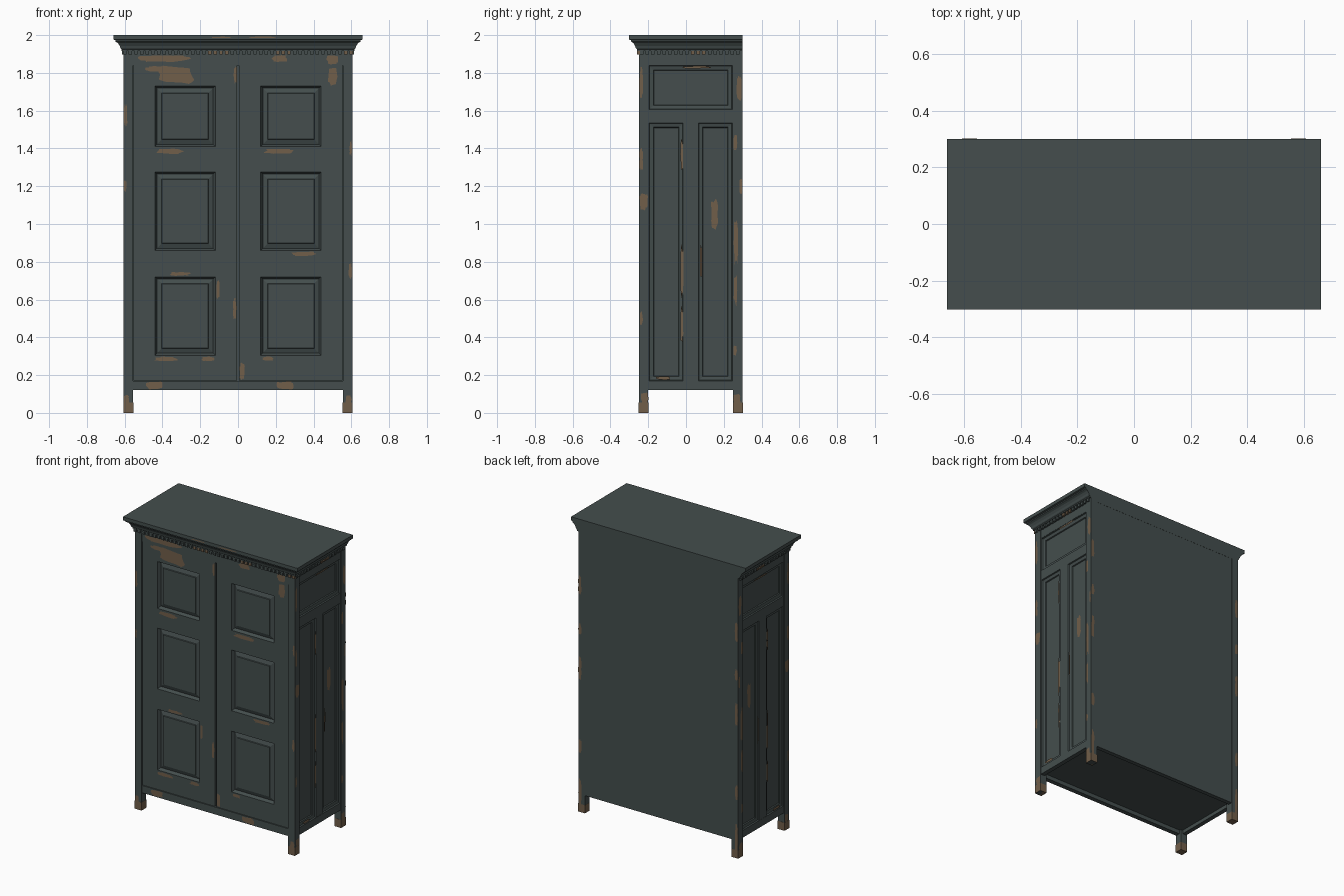
import bpy, bmesh, math, random
from mathutils import Matrix, Vector

random.seed(4)
if "Cube" in bpy.data.objects:
    bpy.data.objects.remove(bpy.data.objects["Cube"])


def material(name, rgb):
    m = bpy.data.materials.new(name)
    m.use_nodes = True
    m.diffuse_color = (*rgb, 1)
    bsdf = m.node_tree.nodes["Principled BSDF"]
    bsdf.inputs["Base Color"].default_value = (*rgb, 1)
    bsdf.inputs["Roughness"].default_value = 0.8
    return m


PAINT = material("dark slate paint", (0.058, 0.076, 0.075))
WOOD = material("worn bare wood", (0.165, 0.112, 0.068))

W, FRONT, BACK, POST = 0.605, -0.25, 0.30, 0.05
TURN = {"front": 0, "right": 90, "back": 180, "left": -90}


def wall(side, distance):
    """Local x runs along the wall, local y is up, local z points outward."""
    turn = Matrix.Rotation(math.radians(TURN[side]), 4, "Z")
    return turn @ Matrix.Rotation(math.pi / 2, 4, "X") @ Matrix.Translation((0, 0, distance))


def finish(name, bm, mats=(PAINT,), matrix=Matrix()):
    bm.transform(matrix)
    mesh = bpy.data.meshes.new(name)
    bm.to_mesh(mesh)
    bm.free()
    for m in mats:
        mesh.materials.append(m)
    obj = bpy.data.objects.new(name, mesh)
    bpy.context.collection.objects.link(obj)
    return obj


def add_box(bm, lo, hi, mat=0):
    lo, hi = Vector(lo), Vector(hi)
    m = Matrix.Translation((lo + hi) / 2) @ Matrix.Diagonal((*(hi - lo), 1))
    verts = bmesh.ops.create_cube(bm, size=1, matrix=m)["verts"]
    for f in {f for v in verts for f in v.link_faces}:
        f.material_index = mat


def box(name, lo, hi, mat=PAINT):
    bm = bmesh.new()
    add_box(bm, lo, hi)
    return finish(name, bm, (mat,))


def panelled(name, us, vs, steps, matrix):
    """Framed sheet: every odd cell of the grid becomes a stepped panel."""
    bm = bmesh.new()
    grid = [[bm.verts.new((u, v, 0)) for v in vs] for u in us]
    panels = []
    for i in range(len(us) - 1):
        for j in range(len(vs) - 1):
            f = bm.faces.new((grid[i][j], grid[i + 1][j], grid[i + 1][j + 1], grid[i][j + 1]))
            if i % 2 and j % 2:
                panels.append(f)
    rim = [e for e in bm.edges if e.is_boundary]
    new = bmesh.ops.extrude_edge_only(bm, edges=rim)["geom"]
    for v in (g for g in new if isinstance(g, bmesh.types.BMVert)):
        v.co.z -= 0.03
    bmesh.ops.recalc_face_normals(bm, faces=bm.faces)
    if panels[0].normal.z < 0:
        bmesh.ops.reverse_faces(bm, faces=bm.faces)
    for width, depth in steps:
        bmesh.ops.inset_individual(bm, faces=panels, thickness=width, depth=depth)
    return finish(name, bm, matrix=matrix)


def wear(name, patches, matrix, flip=1):
    """Thin ragged chips of bare wood: centre u, centre v, width, height."""
    bm = bmesh.new()
    for u, v, w, h in patches:
        ring = []
        for k in range(18):
            a = k * math.tau / 18
            r = random.uniform(0.75, 1.08)
            c, s = math.cos(a), math.sin(a)
            x = math.copysign(abs(c) ** 0.6, c) * w / 2 * r
            y = math.copysign(abs(s) ** 0.6, s) * h / 2 * r
            ring.append(bm.verts.new((flip * u + x, v + y, 0)))
        bm.faces.new(ring)
    return finish(name, bm, (WOOD,), matrix)


# Corner posts running down into the legs, with worn feet
for sx, lr in ((-1, "right"), (1, "left")):
    for y, fb in ((FRONT, "front"), (BACK - POST, "back")):
        x0, x1 = sorted((sx * W, sx * (W - POST)))
        box(f"{fb}_{lr}_post", (x0, y, 0), (x1, y + POST, 1.92))
        e = 0.001
        box(f"{fb}_{lr}_worn_foot", (x0 - e, y - e, 0), (x1 + e, y + POST + e, 0.055), WOOD)

# Inner carcass, back board and rails
box("carcass", (-0.575, -0.212, 0.145), (0.575, 0.29, 1.95))
box("back_board", (-0.56, 0.27, 0.12), (0.56, 0.299, 1.92))
for name, z0, z1 in (("bottom", 0.12, 0.17), ("top", 1.84, 1.92)):
    box(f"front_{name}_rail", (-0.56, -0.246, z0), (0.56, -0.215, z1))
    for sx, lr in ((-1, "right"), (1, "left")):
        x0, x1 = sorted((sx * 0.57, sx * 0.6))
        box(f"{lr}_{name}_rail", (x0, -0.21, z0), (x1, 0.26, z1))

# Two doors, each with three raised panels
door_rows = [0.172, 0.305, 0.72, 0.86, 1.275, 1.41, 1.73, 1.838]
door_steps = [(0.012, -0.016), (0.004, -0.005), (0.035, 0.009), (0.004, 0.005)]
for s, lr in ((-1, "right"), (1, "left")):
    cols = sorted(s * u for u in (0.006, 0.12, 0.44, 0.553))
    panelled(f"{lr}_door", cols, door_rows, door_steps, wall("front", 0.242))

# Side walls: two tall panels below one wide panel
side_steps = [(0.004, -0.008), (0.028, -0.004), (0.004, -0.007)]
for side, s in (("right", 1), ("left", -1)):
    lr = "left" if s > 0 else "right"
    m = wall(side, 0.599)
    cols = sorted(s * u for u in (-0.202, -0.195, -0.015, 0.065, 0.245, 0.252))
    panelled(f"{lr}_lower_side", cols, [0.165, 0.17, 1.535, 1.57], side_steps, m)
    cols = [cols[0], cols[1], cols[4], cols[5]]
    panelled(f"{lr}_upper_side", cols, [1.57, 1.605, 1.838, 1.842], side_steps, m)

# Moulded cornice on front and sides, flat at the back
profile = [(0, 1.9), (0, 1.915), (0.011, 1.917), (0.011, 1.925), (0.017, 1.93),
           (0.021, 1.943), (0.03, 1.957), (0.043, 1.965), (0.043, 1.973),
           (0.055, 1.976), (0.055, 2.0)]
bm = bmesh.new()
loops = []
for o, z in profile:
    x, y = W + o, FRONT - o * 0.93
    loops.append([bm.verts.new(p) for p in ((-x, y, z), (x, y, z), (x, BACK, z), (-x, BACK, z))])
for a, b in zip(loops, loops[1:]):
    for k in range(4):
        n = (k + 1) % 4
        bm.faces.new((a[k], a[n], b[n], b[k]))
bm.faces.new(loops[0][::-1])
bm.faces.new(loops[-1])
finish("cornice", bm)

# Row of small dentils under the cornice, some rubbed bare
bm = bmesh.new()
pitch, half, z0, z1 = 0.03, 0.009, 1.897, 1.916
for i in range(41):
    x = (i - 20) * pitch
    bare = int(-0.18 < x < -0.05 or 0.18 < x < 0.28 or x > 0.55)
    add_box(bm, (x - half, FRONT - 0.009, z0), (x + half, FRONT + 0.01, z1), bare)
for i in range(18):
    y = FRONT + 0.015 + i * pitch
    bare = int(0.02 < y < 0.1)
    for s in (-1, 1):
        x0, x1 = sorted((s * (W - 0.01), s * (W + 0.009)))
        add_box(bm, (x0, y - half, z0), (x1, y + half, z1), bare)
finish("dentils", bm, (PAINT, WOOD))

# Chipped paint on the doors
wear("door_wear", [
    (-0.33, 1.79, 0.20, 0.10), (-0.42, 1.82, 0.15, 0.03), (0.50, 1.78, 0.05, 0.10),
    (-0.36, 1.385, 0.14, 0.03), (0.22, 1.385, 0.17, 0.025), (0.35, 0.842, 0.14, 0.025),
    (-0.38, 0.285, 0.12, 0.025), (-0.16, 0.287, 0.07, 0.025), (0.16, 0.287, 0.06, 0.02),
    (-0.31, 0.736, 0.11, 0.02), (-0.106, 0.65, 0.018, 0.10), (-0.018, 0.55, 0.018, 0.12),
    (0.022, 0.22, 0.03, 0.09), (-0.015, 1.79, 0.016, 0.09)], wall("front", 0.2432))

# Chipped paint on the front rails, posts and cornice edge
wear("front_rail_wear", [
    (-0.39, 1.875, 0.29, 0.035), (0.22, 1.875, 0.08, 0.04), (0.50, 1.87, 0.06, 0.05),
    (-0.44, 0.145, 0.09, 0.045), (0.25, 0.145, 0.09, 0.045)], wall("front", 0.2472))
post_chips = [(-0.595, 1.57, 0.018, 0.13), (-0.597, 1.2, 0.014, 0.06), (0.597, 1.4, 0.014, 0.08),
              (0.595, 0.75, 0.018, 0.08), (-0.59, 0.07, 0.03, 0.05), (0.585, 0.07, 0.035, 0.05)]
wear("front_post_wear", post_chips, wall("front", 0.2512))
wear("cornice_wear", [(-0.09, 1.988, 0.1, 0.008), (0.13, 1.988, 0.14, 0.008)],
     wall("front", 0.3025))

# Chipped paint on both sides
frame_chips = [(-0.022, 1.37, 0.016, 0.16), (-0.022, 0.75, 0.018, 0.28), (-0.022, 0.47, 0.016, 0.18),
               (0.08, 0.8, 0.012, 0.2), (0.05, 1.83, 0.17, 0.012), (-0.12, 0.185, 0.08, 0.02)]
side_post_chips = [(-0.225, 1.12, 0.045, 0.09), (-0.237, 1.34, 0.02, 0.12), (-0.237, 1.75, 0.02, 0.16),
                   (-0.237, 0.5, 0.016, 0.08), (0.282, 1.72, 0.03, 0.14), (0.262, 1.43, 0.02, 0.09),
                   (0.265, 0.9, 0.025, 0.25), (0.262, 0.65, 0.02, 0.16), (0.26, 0.33, 0.018, 0.06),
                   (0.27, 0.07, 0.04, 0.06), (-0.22, 0.08, 0.04, 0.06), (0.29, 1.2, 0.016, 0.08)]
for side, s in (("right", 1), ("left", -1)):
    lr = "left" if s > 0 else "right"
    wear(f"{lr}_frame_wear", frame_chips, wall(side, 0.6003), s)
    wear(f"{lr}_panel_wear", [(0.15, 1.05, 0.042, 0.17)], wall(side, 0.5812), s)
    wear(f"{lr}_post_wear", side_post_chips, wall(side, 0.6062), s)

# Chipped paint on the back corners
back_chips = [(s * 0.592, z, 0.025, h) for s in (-1, 1)
              for z, h in ((1.55, 0.14), (1.25, 0.08), (0.98, 0.16), (0.45, 0.1), (0.13, 0.2))]
wear("back_post_wear", back_chips, wall("back", 0.3012))
